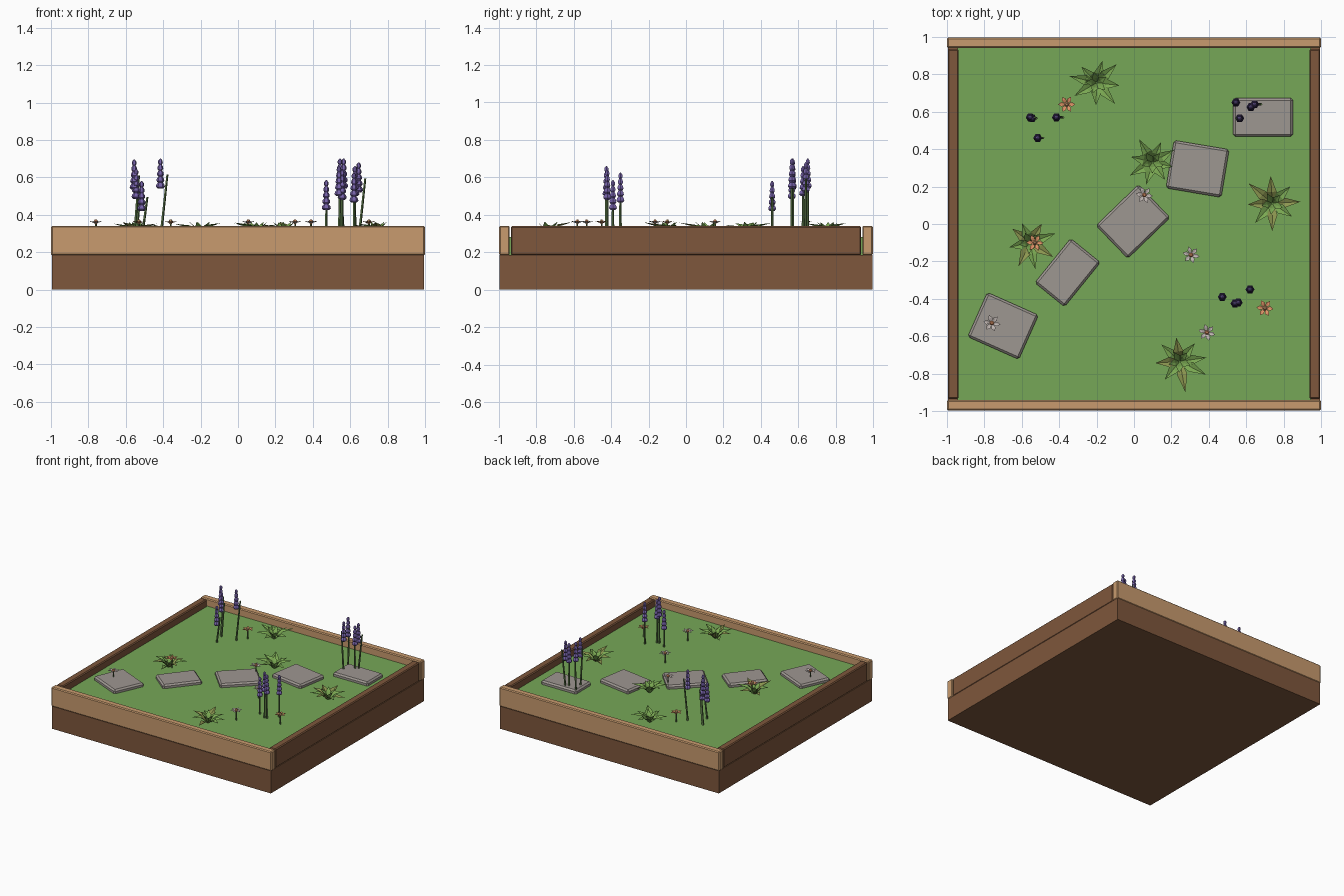
import bpy, bmesh, math, random
from mathutils import Vector, Matrix

if "Cube" in bpy.data.objects:
    bpy.data.objects.remove(bpy.data.objects["Cube"])

random.seed(4)
GROUND = 0.282


def material(name, r, g, b):
    m = bpy.data.materials.new(name)
    lin = [((c / 255 + 0.055) / 1.055) ** 2.4 for c in (r, g, b)]
    m.diffuse_color = (*lin, 1)
    m.use_nodes = True
    m.node_tree.nodes["Principled BSDF"].inputs["Base Color"].default_value = m.diffuse_color
    return m


TAN = material("tan wood", 200, 155, 110)
BROWN = material("dark wood", 126, 87, 60)
GRASS = material("grass green", 118, 167, 87)
STONE = material("stone grey", 158, 151, 145)
STEM = material("stem green", 92, 122, 72)
LAVENDER = material("lavender purple", 120, 100, 172)
LEAF = material("leaf green", 122, 168, 82)
OLIVE = material("leaf olive", 140, 150, 80)
ORANGE = material("orange petal", 226, 150, 105)
PALE = material("pale petal", 192, 182, 178)


def finish(bm, name, mats, recalc=True):
    if recalc:
        bmesh.ops.recalc_face_normals(bm, faces=bm.faces)
    me = bpy.data.meshes.new(name)
    bm.to_mesh(me)
    bm.free()
    for m in mats:
        me.materials.append(m)
    ob = bpy.data.objects.new(name, me)
    bpy.context.collection.objects.link(ob)
    return ob


def box(name, center, size, mat, angle=0, bevel=0):
    bm = bmesh.new()
    bmesh.ops.create_cube(bm, size=1)
    bmesh.ops.scale(bm, vec=size, verts=bm.verts)
    if bevel:
        bmesh.ops.bevel(bm, geom=bm.edges[:], offset=bevel, segments=1, affect='EDGES')
    bmesh.ops.rotate(bm, matrix=Matrix.Rotation(math.radians(angle), 3, 'Z'), verts=bm.verts)
    bmesh.ops.translate(bm, vec=center, verts=bm.verts)
    return finish(bm, name, [mat])


def lathe(bm, origin, profile, sides, index=0, lean=(0, 0)):
    """Rings of (radius, height) around z, sheared sideways by lean, capped."""
    h = profile[-1][1] - profile[0][1]
    rings = []
    for r, z in profile:
        t = (z - profile[0][1]) / h
        rings.append([bm.verts.new((origin[0] + lean[0] * t + r * math.cos(a),
                                    origin[1] + lean[1] * t + r * math.sin(a),
                                    origin[2] + z))
                      for a in (2 * math.pi * i / sides for i in range(sides))])
    faces = [bm.faces.new((a[i], a[(i + 1) % sides], b[(i + 1) % sides], b[i]))
             for a, b in zip(rings, rings[1:]) for i in range(sides)]
    faces += [bm.faces.new(rings[0][::-1]), bm.faces.new(rings[-1])]
    for f in faces:
        f.material_index = index


def blade(bm, origin, angle, stations, index):
    """Creased leaf or petal; stations are (distance, half width, z, edge lift)."""
    d = Vector((math.cos(angle), math.sin(angle), 0))
    n = Vector((-d.y, d.x, 0))
    rows = []
    for r, w, z, lift in stations:
        c = Vector(origin) + d * r + Vector((0, 0, z))
        up = Vector((0, 0, lift))
        rows.append([bm.verts.new(p) for p in (c - n * w + up, c, c + n * w + up)])
    tips = rows.pop()
    for a, b in zip(rows, rows[1:]):
        for k in (0, 1):
            bm.faces.new((a[k], b[k], b[k + 1], a[k + 1])).material_index = index
    for k in (0, 1):
        bm.faces.new((rows[-1][k], tips[1], rows[-1][k + 1])).material_index = index
    bm.verts.remove(tips[0])
    bm.verts.remove(tips[2])


# Planter: base, lawn and rim boards
box("planter_base", (0, 0, 0.0925), (1.99, 1.99, 0.185), BROWN)
box("lawn", (0, 0, 0.23), (1.89, 1.89, 2 * (GROUND - 0.23)), GRASS)
for s, tag in ((-1, "front"), (1, "back")):
    box(tag + "_board", (0, s * 0.969, 0.262), (2.0, 0.056, 0.158), TAN, 0, 0.007)
for s, tag in ((-1, "left"), (1, "right")):
    box(tag + "_board", (s * 0.966, 0, 0.262), (0.058, 1.87, 0.155), BROWN, 0, 0.007)

# Stepping stones: x, y, length, width, angle
for i, (x, y, l, w, a) in enumerate([(-0.70, -0.545, 0.30, 0.26, -24),
                                     (-0.355, -0.26, 0.305, 0.205, 51),
                                     (-0.005, 0.013, 0.315, 0.245, 44),
                                     (0.34, 0.295, 0.30, 0.26, -9.5),
                                     (0.69, 0.57, 0.32, 0.205, 0)]):
    box(f"stepping_stone_{i + 1}", (x, y, 0.29), (l, w, 0.044), STONE, a, 0.012)

# Lavender: x, y, top height, stem lean
clusters = {
    "left": [(-0.555, 0.57, 0.695, 0.025), (-0.545, 0.565, 0.645, 0.025),
             (-0.515, 0.46, 0.58, 0.03), (-0.415, 0.57, 0.70, 0.037)],
    "front": [(0.472, -0.39, 0.585, 0), (0.54, -0.425, 0.66, 0.005),
              (0.557, -0.42, 0.64, 0), (0.62, -0.35, 0.625, 0)],
    "back": [(0.545, 0.65, 0.70, 0.01), (0.565, 0.565, 0.70, -0.02),
             (0.625, 0.625, 0.66, 0), (0.645, 0.64, 0.68, 0.035)],
}
for tag, plants in clusters.items():
    bm = bmesh.new()
    for x, y, top, lean in plants:
        lathe(bm, (x, y, GROUND - 0.01),
              [(0.008, 0), (0.006, top - 0.075 - GROUND)], 5, 0, (lean, 0))
        prof = []
        for k in range(5):                      # whorls of blossom, narrowing upward
            r, z = 0.024 - 0.0028 * k, -0.16 + k * 0.032
            prof += [(r * 0.6, z), (r, z + 0.010), (r * 0.9, z + 0.022)]
        prof.append((0.003, 0))
        lathe(bm, (x, y, top), prof, 6, 1)
    finish(bm, f"lavender_{tag}", [STEM, LAVENDER])

# Leafy rosettes: x, y, radius, how many leaves are olive
for i, (x, y, rad, olive) in enumerate([(-0.20, 0.755, 0.145, 0), (0.10, 0.33, 0.135, 0),
                                        (0.74, 0.11, 0.155, 5), (-0.555, -0.10, 0.135, 4),
                                        (0.245, -0.735, 0.155, 3)]):
    bm = bmesh.new()
    start = random.uniform(0, 6)
    for k in range(8):                          # spreading outer leaves
        r = rad * random.uniform(0.8, 1.08)
        z = random.uniform(0.04, 0.08)
        blade(bm, (x, y, GROUND), start + k * math.pi / 4 + random.uniform(-0.15, 0.15),
              [(0.006, 0.010, 0.0, 0.004), (r * 0.42, 0.027, z * 0.7, 0.012), (r, 0, z, 0)],
              1 if k % 2 * 4 + k // 2 < olive else 0)
    for k in range(5):                          # upright inner leaves
        blade(bm, (x, y, GROUND), start + 0.4 + k * 2 * math.pi / 5,
              [(0.004, 0.008, 0.0, 0.003), (0.026, 0.020, 0.045, 0.006), (0.06, 0, 0.08, 0)], 0)
    finish(bm, f"leafy_plant_{i + 1}", [LEAF, OLIVE], False)

# Small flowers: x, y, petal colour, centre colour
for i, (x, y, petal, heart) in enumerate([(-0.36, 0.64, ORANGE, TAN), (-0.53, -0.10, ORANGE, TAN),
                                          (0.70, -0.45, ORANGE, TAN), (0.055, 0.155, PALE, ORANGE),
                                          (-0.76, -0.53, PALE, ORANGE), (0.305, -0.165, PALE, ORANGE),
                                          (0.39, -0.58, PALE, ORANGE)]):
    bm = bmesh.new()
    lathe(bm, (x, y, GROUND - 0.01), [(0.005, 0), (0.005, 0.085)], 5, 0)
    for k in range(6):
        blade(bm, (x, y, 0.355), i + k * math.pi / 3,
              [(0.004, 0.004, 0, 0), (0.028, 0.012, 0.008, 0.003), (0.046, 0, 0.009, 0)], 1)
    lathe(bm, (x, y, 0.352), [(0.006, 0), (0.013, 0.012), (0.006, 0.022)], 6, 2)
    finish(bm, f"small_flower_{i + 1}", [STEM, petal, heart], False)
